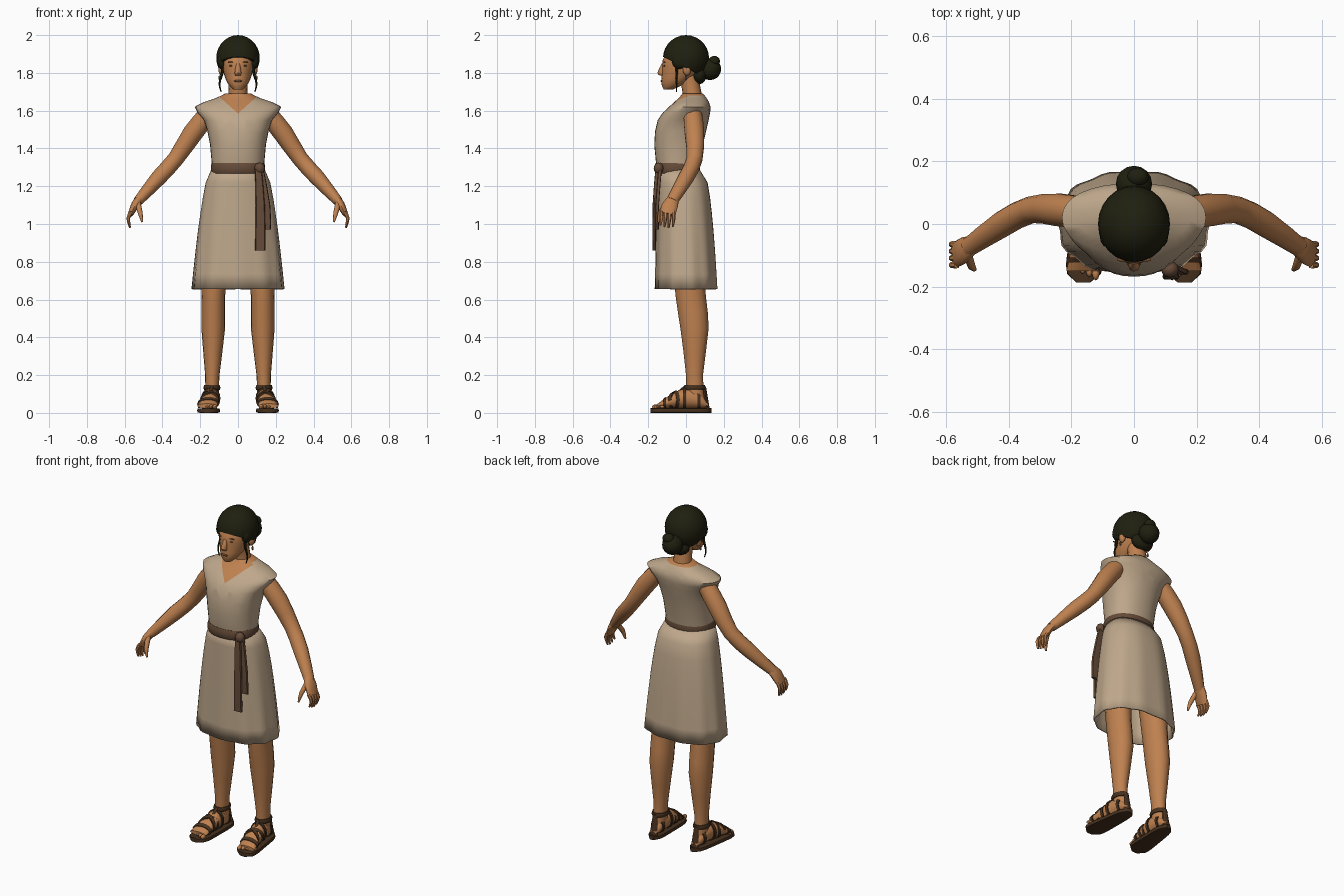
import bpy, bmesh, math
from mathutils import Vector

if "Cube" in bpy.data.objects:
    bpy.data.objects.remove(bpy.data.objects["Cube"])

UP = (0, 0, 1)
FORWARD = (0, -1, 0)


def material(name, *rgb):
    m = bpy.data.materials.new(name)
    m.use_nodes = True
    m.diffuse_color = (*rgb, 1)
    bsdf = m.node_tree.nodes["Principled BSDF"]
    bsdf.inputs["Base Color"].default_value = (*rgb, 1)
    bsdf.inputs["Roughness"].default_value = .9
    return m


SKIN = material("skin", .52, .22, .08)
LINEN = material("linen", .52, .39, .26)
BELT = material("belt_brown", .13, .07, .04)
HAIR = material("dark_hair", .014, .014, .005)
LEATHER = material("sandal_leather", .06, .03, .013)
FEATURE = material("face_detail", .2, .08, .03)


def finish(name, bm, mats, mirror=False):
    bmesh.ops.recalc_face_normals(bm, faces=bm.faces)
    mesh = bpy.data.meshes.new(name)
    bm.to_mesh(mesh)
    bm.free()
    for m in mats:
        mesh.materials.append(m)
    ob = bpy.data.objects.new(name, mesh)
    bpy.context.collection.objects.link(ob)
    bpy.ops.object.select_all(action='DESELECT')
    ob.select_set(True)
    bpy.context.view_layer.objects.active = ob
    bpy.ops.object.shade_smooth_by_angle(angle=math.radians(50))
    if mirror:
        ob.modifiers.new("Mirror", 'MIRROR')
    return ob


def smooth(keys, steps):
    """Spline through rings (x, y, z, half_width, half_depth)."""
    keys = [(*k[:4], k[-1]) for k in keys]
    last = len(keys) - 1
    rings = []
    for i in range(last):
        four = [keys[min(max(i + j, 0), last)] for j in (-1, 0, 1, 2)]
        for s in range(steps):
            t = s / steps
            rings.append([b + t * (c - a) / 2 + t * t * (a - 2.5 * b + 2 * c - d / 2)
                          + t ** 3 * (3 * b - a - 3 * c + d) / 2
                          for a, b, c, d in zip(*four)])
    return rings + [keys[-1]]


def loft(keys, n=16, steps=2, axis=None, ref=(0, 1, 0), power=1, caps=True, fold=0):
    """Skin rounded rings along a path; a fixed axis keeps them parallel."""
    bm = bmesh.new()
    rings = smooth(keys, steps)
    pts = [Vector(r[:3]) for r in rings]
    loops = []
    for i, (centre, ring) in enumerate(zip(pts, rings)):
        t = Vector(axis) if axis else pts[min(i + 1, len(pts) - 1)] - pts[max(i - 1, 0)]
        u = Vector(ref).cross(t).normalized() * ring[3]
        v = t.cross(u).normalized() * ring[4]
        loop = []
        for k in range(n):
            a = math.tau * k / n
            c, s = [math.copysign(abs(q) ** power, q) for q in (math.cos(a), math.sin(a))]
            wave = 1 + fold * i / len(rings) * math.sin(11 * a)
            loop.append(bm.verts.new(centre + (u * c + v * s) * wave))
        loops.append(loop)
    for a, b in zip(loops, loops[1:]):
        for k in range(n):
            bm.faces.new((a[k - 1], a[k], b[k], b[k - 1]))
    if caps:
        bm.faces.new(loops[0])
        bm.faces.new(loops[-1])
    return bm


def tube(name, mat, *keys, mirror=False, **options):
    return finish(name, loft(keys, **options), [mat], mirror)


def level(z, wide, front, back):
    return (0, (front + back) / 2, z, wide, (back - front) / 2)


def mix(a, b, t):
    return a + (b - a) * t


def sphere(at, size, seg):
    bm = bmesh.new()
    bmesh.ops.create_uvsphere(bm, u_segments=seg, v_segments=seg // 2 + 2, radius=1)
    bmesh.ops.scale(bm, vec=size, verts=bm.verts)
    bmesh.ops.translate(bm, vec=at, verts=bm.verts)
    return bm


def ball(name, mat, at, size, mirror=False, seg=12):
    return finish(name, sphere(at, size, seg), [mat], mirror)


def slice_mesh(bm, point, normal, **options):
    geom = bm.verts[:] + bm.edges[:] + bm.faces[:]
    return bmesh.ops.bisect_plane(bm, geom=geom, plane_co=point, plane_no=normal, **options)


# Bodice with cap shoulders; a V neckline is cut into the front
bm = loft([level(z=1.27, wide=.137, front=-.15, back=.065),
           level(z=1.42, wide=.148, front=-.168, back=.09),
           level(z=1.55, wide=.18, front=-.15, back=.12),
           level(z=1.62, wide=.23, front=-.09, back=.13),
           level(z=1.665, wide=.12, front=-.04, back=.11),
           level(z=1.69, wide=.07, front=-.02, back=.09)], n=32, axis=UP, power=.9)
neck_base, slope = 1.585, .9
for side in (1, -1):
    slice_mesh(bm, (0, 0, neck_base), (side * slope, 0, -1))
for face in bm.faces:
    c = face.calc_center_median()
    inside = c.z - neck_base > abs(c.x) * slope
    face.material_index = int(inside and (c.y < .01 or c.z > 1.685))
finish("dress_bodice", bm, [LINEN, SKIN])

# Skirt flares quickly at the hips, with folds growing towards the hem
skirt_rings = [level(z=mix(1.3, .655, t), wide=mix(.137, .243, t ** .55),
                     front=mix(-.15, -.162, t), back=mix(.065, .168, t ** .35))
               for t in (i / 8 for i in range(9))]
skirt = tube("dress_skirt", LINEN, *skirt_rings, n=48, steps=1, axis=UP,
             power=.88, caps=False, fold=.025)
skirt.modifiers.new("Cloth", 'SOLIDIFY').thickness = .008

# Belt, knot and hanging ends
tube("belt", BELT, *[level(z=1.295 + .028 * h, wide=.145 - .006 * h * h,
                           front=-.168 + .008 * h * h, back=.076 - .006 * h * h)
                     for h in (-1, -.5, .5, 1)], n=32, steps=1, axis=UP, power=.9)
ball("belt_knot", BELT, (.115, -.145, 1.295), (.028, .026, .03))
for name, x, y, bottom in (("long", .118, -.168, .86), ("short", .147, -.152, .97)):
    tube("belt_end_" + name, BELT, (mix(x, .1, .6), y + .015, 1.29, .018, .009),
         (x, y, 1.1, .024, .009), (x, y, bottom, .028, .009), n=8, axis=UP, power=.5)

# Neck and head
tube("neck", SKIN, (0, .035, 1.6, .07, .055), (0, .033, 1.69, .051, .05),
     (0, .01, 1.8, .05), axis=UP)
tube("head", SKIN,
     level(z=1.712, wide=.024, front=-.118, back=-.07),
     level(z=1.745, wide=.055, front=-.131, back=0),
     level(z=1.8, wide=.076, front=-.127, back=.07),
     level(z=1.87, wide=.086, front=-.123, back=.1),
     level(z=1.95, wide=.06, front=-.07, back=.06), n=20, axis=UP)
tube("nose", SKIN, (0, -.118, 1.85, .01), (0, -.134, 1.8, .018), (0, -.122, 1.785, .013),
     n=8, axis=UP)
ball("ear", SKIN, (.088, .005, 1.82), (.016, .022, .034), mirror=True)
ball("eye", FEATURE, (.034, -.114, 1.838), (.014, .006, .005), mirror=True)
ball("eyebrow", FEATURE, (.035, -.114, 1.857), (.02, .006, .003), mirror=True)
ball("lips", FEATURE, (0, -.128, 1.757), (.022, .007, .006))
ball("earring", BELT, (.098, 0, 1.775), (.006, .006, .013), mirror=True)

# Hair cap trimmed along a sloping hairline, with bun and curls
bm = sphere((0, 0, 1.878), (.115, .122, .122), seg=24)
cut = slice_mesh(bm, (0, -.12, 1.885), (0, -.5, -1), clear_outer=True)
rim = [e for e in cut["geom_cut"] if isinstance(e, bmesh.types.BMEdge)]
bmesh.ops.holes_fill(bm, edges=rim)
finish("hair_cap", bm, [HAIR])
ball("hair_bun", HAIR, (0, .128, 1.82), (.058, .058, .058), seg=16)
ball("bun_twist", HAIR, (.012, .15, 1.862), (.035, .03, .028))
ball("nape_hair", HAIR, (0, .07, 1.79), (.07, .04, .05))
ball("temple_hair", HAIR, (.085, -.035, 1.865), (.025, .04, .045), mirror=True)
tube("hair_curl", HAIR, *[(.09 + .008 * math.sin(5 * i), -.05, 1.85 - .03 * i, .01 - .0014 * i)
                          for i in range(6)], mirror=True, n=6)

# Arms
tube("arm", SKIN, (.16, .035, 1.58, .05), (.24, .045, 1.48, .053), (.33, .045, 1.345, .043),
     (.42, 0, 1.245, .042), (.53, -.075, 1.12, .026, .031), mirror=True, n=14)

# Hands: palm, four fingers and a thumb
tube("palm", SKIN, (.515, -.066, 1.14, .022, .028), (.545, -.085, 1.1, .022, .043),
     (.57, -.098, 1.05, .014, .04), mirror=True, n=12, axis=(.55, -.2, -.8))
for i in range(4):
    y = -.065 - .022 * i
    tip = 1 - .01 * math.sin(i + .5)
    tube(f"finger_{i + 1}", SKIN, (.565, y, 1.065, .011), (.582, y, 1.03, .01),
         (.572, y - .005, tip - .01, .005), mirror=True, n=7)
tube("thumb", SKIN, (.53, -.1, 1.11, .015), (.518, -.135, 1.06, .013),
     (.507, -.146, 1.01, .005), mirror=True, n=8)

# Legs
tube("leg", SKIN, (.125, 0, .95, .085), (.13, .025, .62, .062, .08),
     (.131, .045, .45, .063, .075), (.136, .045, .2, .038, .045),
     (.138, .05, .06, .036, .05), mirror=True, axis=UP)


def foot_ring(t, grow=1):
    """Cross-section of the foot from heel (0) to toes (1)."""
    height = .012 + .04 * math.sin(math.pi * t ** .8)
    width = .02 + .033 * t ** .4
    return (.138 + .025 * t * t, .12 - .27 * t, .025 + height, grow * width, grow * height)


# Feet with toes
tube("foot", SKIN, *[foot_ring(i / 8) for i in range(9)], mirror=True, n=14, steps=1,
     axis=FORWARD, ref=UP)
for i in range(5):
    big = .016 - .0018 * i
    ball(f"toe_{i + 1}", SKIN, (.122 + .021 * i, -.158 + .008 * i, .032),
         (big * .75, big * 1.4, big * .85), mirror=True, seg=8)

# Sandal soles: rounded at heel and toe, wider towards the front
sole = []
for i in range(13):
    s = mix(.01, .99, i / 12)
    width = mix(.042, .066, s) * (1 - (2 * s - 1) ** 6) ** .5
    sole.append((mix(.136, .162, s), mix(.137, -.19, s), .0125, width, .0125))
tube("sandal_sole", LEATHER, *sole, mirror=True, n=12, steps=1, axis=FORWARD, ref=UP, power=.4)

# Sandal straps follow the foot; the instep pair crosses
for name, t, lean in (("heel", .16, 0), ("arch", .44, 0), ("instep_inner", .64, .4),
                      ("instep_outer", .66, -.4), ("toe", .84, 0)):
    tube(name + "_strap", LEATHER, foot_ring(t, 1.14), foot_ring(t + .06, 1.14),
         mirror=True, axis=(lean, -1, 0), ref=UP)
tube("ankle_strap", LEATHER, *[(.138, .046, .134 + .013 * h, .045 - .004 * h * h, .057 - .004 * h * h)
                               for h in (-1, 0, 1)], mirror=True, axis=UP)
tube("heel_tab", LEATHER, (.138, .112, .02, .026, .014), (.138, .098, .14, .014, .008),
     mirror=True, n=8, axis=UP)
tube("front_tab", LEATHER, (.146, -.06, .094, .009, .006), (.139, -.005, .14, .009, .006),
     mirror=True, n=8, ref=UP)
